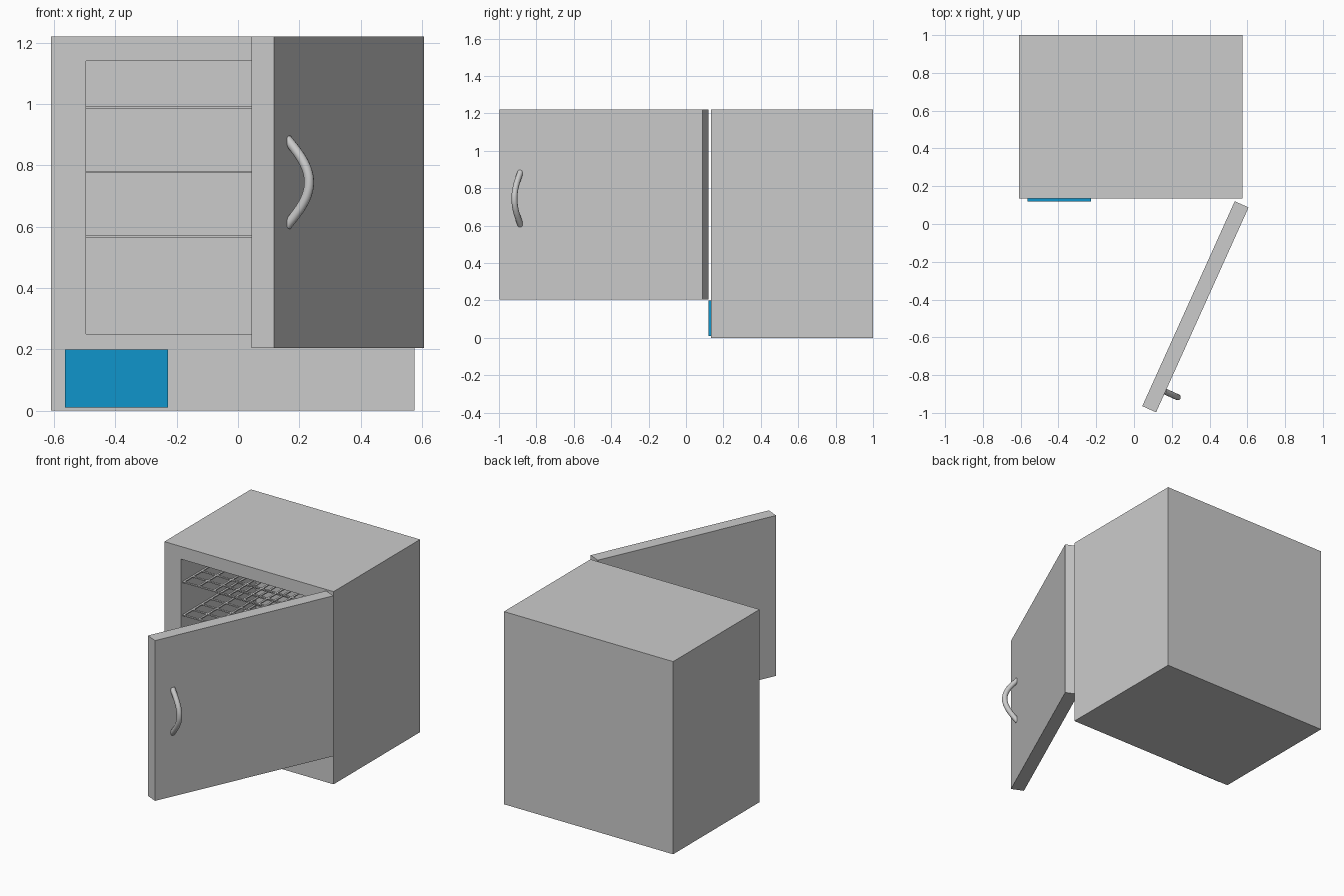
import bpy, bmesh, math
from mathutils import Matrix, Vector

if "Cube" in bpy.data.objects:
    bpy.data.objects.remove(bpy.data.objects["Cube"])


def add_box(bm, lo, hi):
    lo, hi = Vector(lo), Vector(hi)
    mat = Matrix.Translation((lo + hi) / 2) @ Matrix.Diagonal((*(hi - lo), 1))
    bmesh.ops.create_cube(bm, size=1, matrix=mat)


def finish(name, bm):
    bmesh.ops.recalc_face_normals(bm, faces=bm.faces)
    mesh = bpy.data.meshes.new(name)
    bm.to_mesh(mesh)
    bm.free()
    ob = bpy.data.objects.new(name, mesh)
    bpy.context.collection.objects.link(ob)
    return ob


# Cabinet: a box whose front face is inset and pushed in to form the chamber
X0, X1, Z0, Z1, BACK = -0.495, 0.46, 0.25, 1.14, 0.885
bm = bmesh.new()
add_box(bm, (-0.61, 0.135, 0), (0.575, 1.0, 1.22))
bm.normal_update()
front = min(bm.faces, key=lambda f: f.calc_center_median().y)
bmesh.ops.inset_individual(bm, faces=[front], thickness=0.08)
for v in front.verts:
    v.co.x = X0 if v.co.x < 0 else X1
    v.co.z = Z0 if v.co.z < 0.6 else Z1
pushed = bmesh.ops.extrude_discrete_faces(bm, faces=[front])["faces"][0]
for v in pushed.verts:
    v.co.y = BACK
finish("cabinet", bm)

# Wire shelves
NX, NY, BAR, THICK = 9, 8, 0.012, 0.007
Y0, Y1 = 0.15, BACK
for n, z in enumerate((0.565, 0.775, 0.985)):
    bm = bmesh.new()
    for i in range(NX + 1):
        x = X0 + (X1 - X0 - BAR) * i / NX
        add_box(bm, (x, Y0, z), (x + BAR, Y1, z + THICK))
    for j in range(NY + 1):
        y = Y0 + (Y1 - Y0 - BAR) * j / NY
        add_box(bm, (X0, y, z), (X1, y + BAR, z + THICK))
    finish(f"wire_shelf_{n + 1}", bm)

# Blue control panel
bm = bmesh.new()
add_box(bm, (-0.565, 0.12, 0.01), (-0.228, 0.137, 0.2))
panel = finish("control_panel", bm)
blue = bpy.data.materials.new("panel_blue")
blue.diffuse_color = (0.005, 0.3, 0.6, 1)
blue.use_nodes = True
blue.node_tree.nodes["Principled BSDF"].inputs["Base Color"].default_value = blue.diffuse_color
panel.data.materials.append(blue)

# Door, modelled closed around its hinge and swung open
hinge = Matrix.Translation((0.57, 0.104, 0)) @ Matrix.Rotation(math.radians(65.7), 4, "Z")
bm = bmesh.new()
add_box(bm, (-1.19, -0.04, 0.205), (0, 0.04, 1.22))
finish("door", bm).matrix_world = hinge

# Bowed door handle: a tube along a mirrored arc
half = [(-0.008, 0.142), (0.022, 0.108), (0.05, 0.07), (0.067, 0.033), (0.072, 0)]
path = half + [(o, -h) for o, h in half[-2::-1]]
curve = bpy.data.curves.new("door_handle", "CURVE")
curve.dimensions = "3D"
curve.bevel_depth = 0.016
curve.bevel_resolution = 4
curve.resolution_u = 5
curve.use_fill_caps = True
spline = curve.splines.new("BEZIER")
spline.bezier_points.add(len(path) - 1)
for p, (out, h) in zip(spline.bezier_points, path):
    p.co = (-1.07, -0.04 - out, 0.745 + h)
    p.handle_left_type = p.handle_right_type = "AUTO"
handle = bpy.data.objects.new("door_handle", curve)
bpy.context.collection.objects.link(handle)
handle.matrix_world = hinge
bpy.context.view_layer.objects.active = handle
handle.select_set(True)
bpy.ops.object.convert(target="MESH")
bpy.ops.object.shade_smooth_by_angle(angle=math.radians(40))
